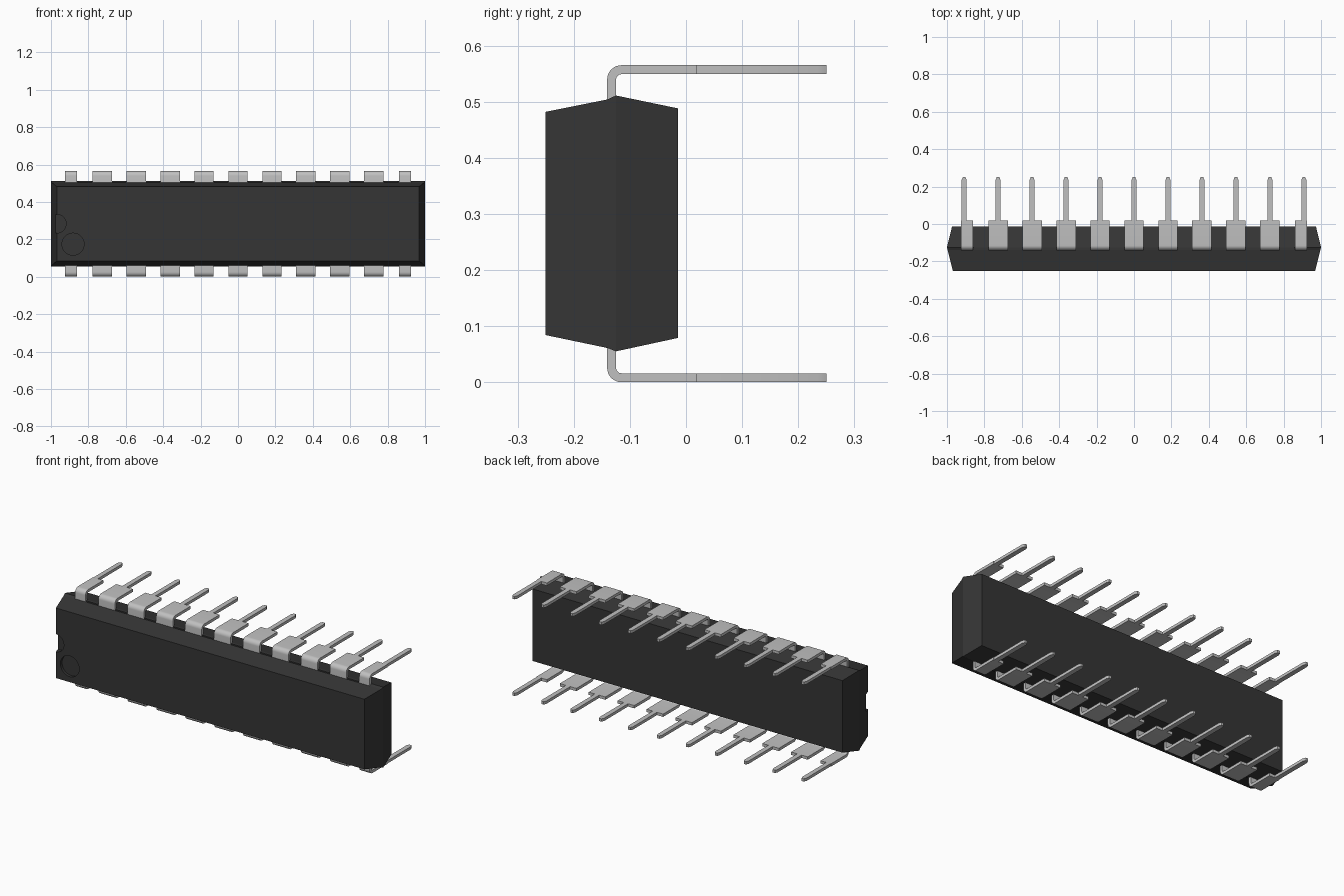
import bpy, bmesh, math

cube = bpy.data.objects.get("Cube")
if cube:
    bpy.data.objects.remove(cube, do_unlink=True)


def material(name, rgb, rough, metal=0.0):
    m = bpy.data.materials.new(name)
    m.use_nodes = True
    m.diffuse_color = (*rgb, 1)
    b = m.node_tree.nodes["Principled BSDF"]
    b.inputs["Base Color"].default_value = (*rgb, 1)
    b.inputs["Roughness"].default_value = rough
    b.inputs["Metallic"].default_value = metal
    return m


BLACK = material("black_plastic", (0.036, 0.036, 0.036), 0.6)
SILVER = material("silver_metal", (0.53, 0.53, 0.53), 0.5)
MID_Z = 0.2825      # mirror plane between the two lead rows
PITCH = 0.1817
LEADS = 11


def finish(name, bm, mat, smooth=False):
    bmesh.ops.recalc_face_normals(bm, faces=bm.faces[:])
    me = bpy.data.meshes.new(name)
    bm.to_mesh(me)
    bm.free()
    ob = bpy.data.objects.new(name, me)
    bpy.context.collection.objects.link(ob)
    if mat:
        me.materials.append(mat)
    bpy.ops.object.select_all(action='DESELECT')
    ob.select_set(True)
    bpy.context.view_layer.objects.active = ob
    if smooth:
        bpy.ops.object.shade_smooth_by_angle(angle=math.radians(35))
    return ob


def prism(bm, pts, vec):
    """Extrude a closed outline of 3D points along vec."""
    a = [bm.verts.new(p) for p in pts]
    b = [bm.verts.new([c + d for c, d in zip(p, vec)]) for p in pts]
    bm.faces.new(a)
    bm.faces.new(b[::-1])
    for i in range(len(a)):
        j = (i + 1) % len(a)
        bm.faces.new((a[j], a[i], b[i], b[j]))


# Body: tapered halves meeting at a parting band (y, half width, bottom, top)
sections = [(-0.25, 0.969, 0.084, 0.482), (-0.14, 0.996, 0.061, 0.504),
            (-0.125, 1.0, 0.055, 0.511), (-0.014, 0.973, 0.079, 0.488)]
bm = bmesh.new()
rings = [[bm.verts.new((sx * hx, y, z)) for sx, z in ((-1, z0), (1, z0), (1, z1), (-1, z1))]
         for y, hx, z0, z1 in sections]
bm.faces.new(rings[0])
bm.faces.new(rings[-1][::-1])
for r, s in zip(rings, rings[1:]):
    for i in range(4):
        j = (i + 1) % 4
        bm.faces.new((r[i], r[j], s[j], s[i]))
body = finish("body", bm, BLACK)

# End notch and pin-one dimple cut into the front face
for name, x, z, radius, depth in (("end_notch", -0.969, 0.2835, 0.05, 0.03),
                                  ("pin_one_dimple", -0.882, 0.174, 0.059, 0.015)):
    bm = bmesh.new()
    prism(bm, [(x + radius * math.cos(math.tau * i / 40), -0.30,
                z + radius * math.sin(math.tau * i / 40)) for i in range(40)],
          (0, 0.05 + depth, 0))
    cutter = finish(name + "_cutter", bm, BLACK)
    cutter.hide_render = True
    mod = body.modifiers.new(name, 'BOOLEAN')
    mod.operation = 'DIFFERENCE'
    mod.solver = 'EXACT'
    mod.object = cutter
    bpy.context.view_layer.objects.active = body
    bpy.ops.object.modifier_apply(modifier=name)
    bpy.data.objects.remove(cutter, do_unlink=True)
bpy.ops.object.select_all(action='DESELECT')
body.select_set(True)
bpy.ops.object.shade_smooth_by_angle(angle=math.radians(12))


def mirrored(bm):
    """Copy the upper row to the lower side."""
    geom = bm.verts[:] + bm.edges[:] + bm.faces[:]
    copy = bmesh.ops.duplicate(bm, geom=geom)["geom"]
    for v in copy:
        if isinstance(v, bmesh.types.BMVert):
            v.co.z = 2 * MID_Z - v.co.z


# Thin plastic ridges filling the gaps between the leads
bm = bmesh.new()
for i in range(LEADS - 1):
    x = (i - (LEADS - 2) / 2) * PITCH
    prism(bm, [(x - 0.037, y, z) for y, z in
               ((-0.14, 0.49), (-0.125, 0.49), (-0.125, 0.511), (-0.14, 0.511))],
          (0.074, 0, 0))
mirrored(bm)
finish("parting_ridges", bm, BLACK)

# Bent shoulder profile in (y, z): up out of the body, then towards the back
CY, CZ, R_OUT, R_IN = -0.115, 0.5395, 0.0255, 0.0095
STEPS = 8


def arc(r):
    return [(CY - r * math.cos(math.pi / 2 * k / STEPS),
             CZ + r * math.sin(math.pi / 2 * k / STEPS)) for k in range(STEPS + 1)]


shoulder = ([(CY - R_OUT, 0.49)] + arc(R_OUT) + [(0.02, CZ + R_OUT), (0.02, CZ + R_IN)]
            + arc(R_IN)[::-1] + [(CY - R_IN, 0.49)])
# Pin outline in (x, y), with a chamfered tip
pin = [(-0.0135, 0.02), (0.0135, 0.02), (0.0135, 0.235), (0.007, 0.25),
       (-0.007, 0.25), (-0.0135, 0.235)]

for i in range(LEADS):
    x = (i - (LEADS - 1) / 2) * PITCH
    left, right = x - 0.052, x + 0.052
    if i == 0:                      # end leads have a half shoulder
        left, right = x - 0.0165, x + 0.0485
    elif i == LEADS - 1:
        left, right = x - 0.0485, x + 0.0165
    bm = bmesh.new()
    prism(bm, [(left, y, z) for y, z in shoulder], (right - left, 0, 0))
    prism(bm, [(x + px, py, CZ + R_IN) for px, py in pin], (0, 0, R_OUT - R_IN))
    mirrored(bm)
    finish(f"lead_pair_{i + 1}", bm, SILVER, smooth=True)
